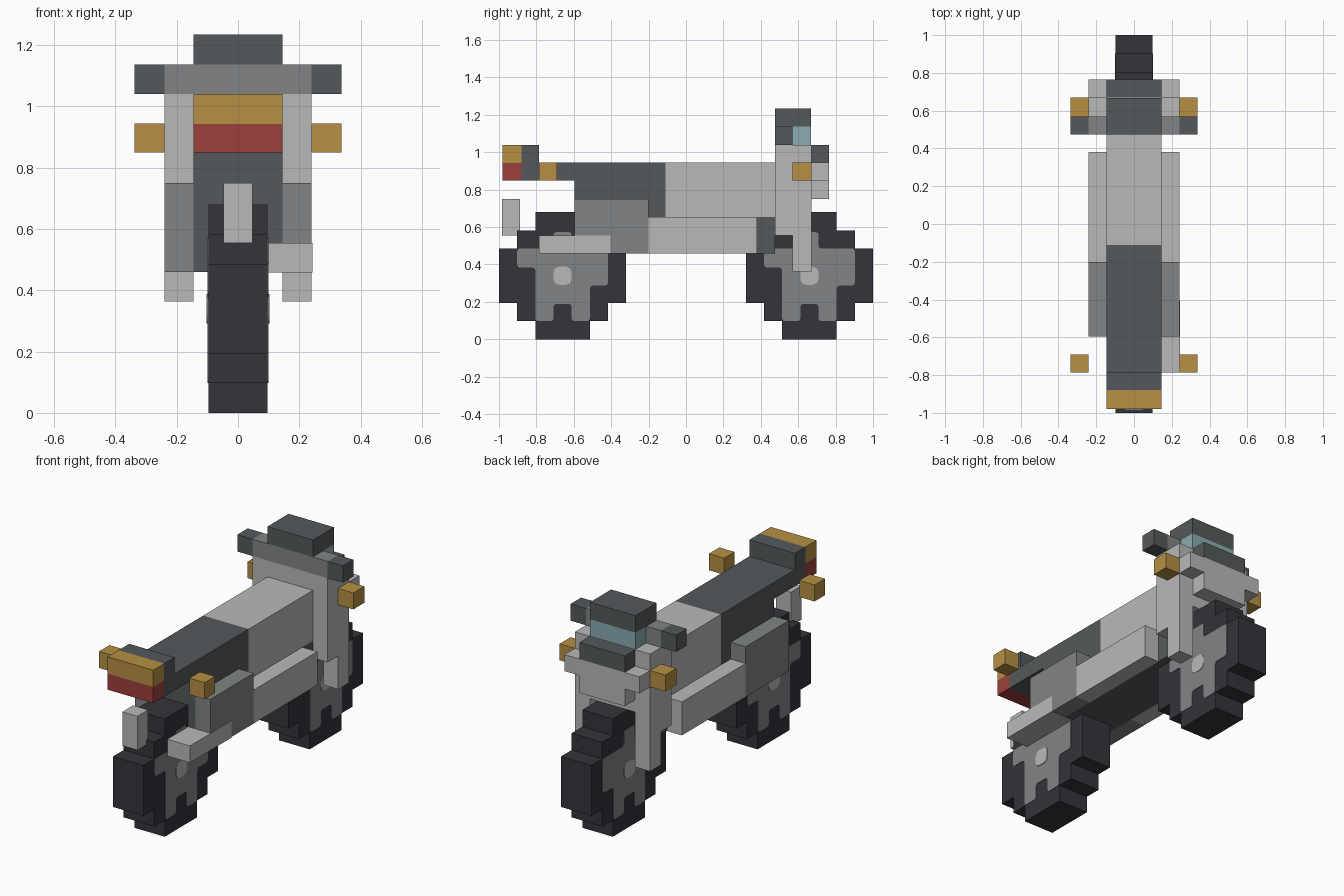
import bpy, bmesh

if "Cube" in bpy.data.objects:
    bpy.data.objects.remove(bpy.data.objects["Cube"])

def mat(name, rgb):
    m = bpy.data.materials.new(name)
    lin = [(c / 255 / 12.92) if c < 11 else ((c / 255 + 0.055) / 1.055) ** 2.4 for c in rgb]
    m.diffuse_color = (*lin, 1)
    m.use_nodes = True
    m.node_tree.nodes["Principled BSDF"].inputs["Base Color"].default_value = m.diffuse_color
    return m

LIGHT = mat("light_grey", (185, 185, 185))
MID = mat("mid_grey", (129, 132, 134))
DARK = mat("dark_grey", (85, 89, 91))
BLACK = mat("tyre_black", (53, 51, 58))
AMBER = mat("amber", (182, 144, 67))
RED = mat("red", (158, 64, 60))
GLASS = mat("glass_blue", (138, 172, 178))

def finish(name, bm, material):
    bmesh.ops.recalc_face_normals(bm, faces=bm.faces)
    me = bpy.data.meshes.new(name)
    bm.to_mesh(me)
    bm.free()
    me.materials.append(material)
    ob = bpy.data.objects.new(name, me)
    bpy.context.collection.objects.link(ob)
    return ob

def box(name, material, x, y, z):
    bm = bmesh.new()
    bmesh.ops.create_cube(bm, size=1)
    for v in bm.verts:
        for i, (a, b) in enumerate((x, y, z)):
            v.co[i] = (a + b) / 2 + v.co[i] * (b - a)
    return finish(name, bm, material)

def mid(name, material, half, y, z):
    return box(name, material, (-half, half), y, z)

def pair(name, material, x, y, z):
    box(name + "_right", material, x, y, z)
    box(name + "_left", material, (-x[1], -x[0]), y, z)

def slab(name, material, outline, x, y0, rounding=0):
    """Extrude a wheel-cell outline (y, z) between two x positions."""
    bm = bmesh.new()
    f = bm.faces.new([bm.verts.new((x[0], y0 + a * U, b * U)) for a, b in outline])
    if rounding:
        bmesh.ops.bevel(bm, geom=bm.verts[:], offset=rounding, segments=2,
                        profile=0.5, affect='VERTICES')
    ext = bmesh.ops.extrude_face_region(bm, geom=bm.faces[:])
    vs = [g for g in ext["geom"] if isinstance(g, bmesh.types.BMVert)]
    bmesh.ops.translate(bm, verts=vs, vec=(x[1] - x[0], 0, 0))
    return finish(name, bm, material)

# Wheels: stepped tyre, painted star rim and hub on both sides
U = 0.68 / 7
TYRE = [(2, 0), (5, 0), (5, 1), (6, 1), (6, 2), (7, 2), (7, 5), (6, 5), (6, 6), (5, 6),
        (5, 7), (2, 7), (2, 6), (1, 6), (1, 5), (0, 5), (0, 2), (1, 2), (1, 1), (2, 1)]
STAR = [(2, 1), (3, 1), (3, 1.95), (4, 1.95), (4, 1), (5, 1), (5, 2.95), (6, 2.95), (6, 5),
        (4, 5), (4, 5.9), (3, 5.9), (3, 5), (1, 5), (1, 3.95), (2, 3.95)]
HUB = [(3, 3), (4, 3), (4, 4), (3, 4)]
for label, y0 in (("rear", -1.0), ("front", 0.32)):
    slab(label + "_tyre", BLACK, TYRE, (-0.097, 0.097), y0)
    for side, s in (("right", 1), ("left", -1)):
        slab(f"{label}_rim_{side}", MID, STAR, (s * 0.096, s * 0.100), y0, 0.015)
        slab(f"{label}_hub_{side}", LIGHT, HUB, (s * 0.098, s * 0.103), y0, 0.03)

# Main body
mid("engine", DARK, 0.145, (-0.595, 0.475), (0.46, 0.653))
mid("under_seat", DARK, 0.145, (-0.595, -0.11), (0.653, 0.85))
mid("seat", DARK, 0.145, (-0.88, -0.11), (0.85, 0.945))
mid("tank", LIGHT, 0.145, (-0.11, 0.475), (0.653, 0.945))

# Tail, lights and rear plate
mid("tail_block", DARK, 0.145, (-0.88, -0.785), (0.945, 1.04))
mid("tail_amber_light", AMBER, 0.145, (-0.98, -0.88), (0.943, 1.04))
mid("tail_red_light", RED, 0.145, (-0.98, -0.88), (0.85, 0.943))
mid("rear_plate", LIGHT, 0.048, (-0.985, -0.888), (0.555, 0.75))
pair("rear_indicator", AMBER, (0.24, 0.337), (-0.785, -0.69), (0.85, 0.945))

# Side boxes, side panels and single exhaust
pair("side_box", MID, (0.145, 0.24), (-0.595, -0.2), (0.46, 0.75))
pair("side_panel", LIGHT, (0.145, 0.24), (-0.2, 0.38), (0.46, 0.653))
box("exhaust", LIGHT, (0.099, 0.243), (-0.785, -0.405), (0.458, 0.555))

# Front shield and fork
mid("front_shield", LIGHT, 0.24, (0.475, 0.67), (0.68, 1.04))
pair("shield_side", LIGHT, (0.145, 0.24), (0.475, 0.67), (0.555, 0.68))
pair("fork_leg", LIGHT, (0.145, 0.24), (0.57, 0.67), (0.363, 0.555))
mid("nose_upper", LIGHT, 0.24, (0.67, 0.765), (0.85, 0.945))
mid("nose_lower", LIGHT, 0.145, (0.67, 0.765), (0.75, 0.85))
mid("nose_cap", DARK, 0.145, (0.67, 0.765), (0.945, 1.04))
pair("front_indicator", AMBER, (0.24, 0.337), (0.57, 0.67), (0.85, 0.945))

# Handlebar, windscreen and top
mid("handlebar", MID, 0.24, (0.475, 0.57), (1.04, 1.137))
pair("grip", DARK, (0.24, 0.337), (0.475, 0.57), (1.04, 1.137))
mid("windscreen", GLASS, 0.145, (0.57, 0.668), (1.04, 1.137))
mid("screen_top", DARK, 0.145, (0.475, 0.668), (1.137, 1.235))
